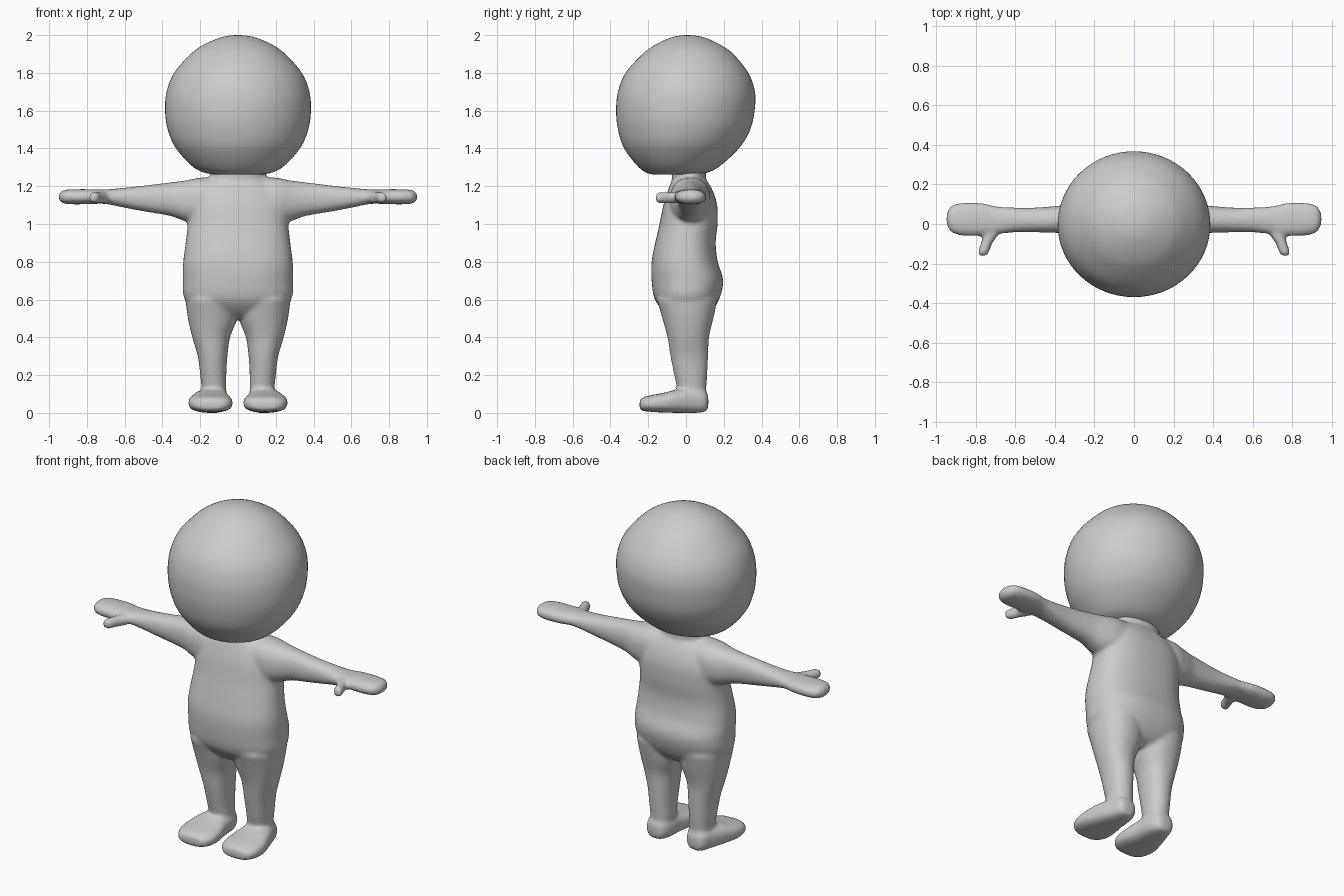
import bpy, bmesh, math

grey = bpy.data.materials.new("plain grey")
grey.diffuse_color = (0.6, 0.6, 0.6, 1)


def curve_point(rings, i, f):
    """Catmull-Rom point between ring i and ring i + 1."""
    p = [rings[min(max(i + k, 0), len(rings) - 1)] for k in (-1, 0, 1, 2)]
    return [0.5 * (2 * b + (c - a) * f + (2 * a - 5 * b + 4 * c - d) * f * f
                   + (3 * b - a - 3 * c + d) * f ** 3) for a, b, c, d in zip(*p)]


def loft(bm, rings, axes, side=1, power=2.0, count=48, steps=5):
    """Skin oval rings (t, a_min, a_max, b_min, b_max); axes names t, a and b."""
    smooth = [curve_point(rings, i, s / steps)
              for i in range(len(rings) - 1) for s in range(steps)] + [rings[-1]]
    loops = []
    for t, a0, a1, b0, b1 in smooth:
        loop = []
        for k in range(count):
            ang = 2 * math.pi * k / count
            c, s = math.cos(ang), math.sin(ang)
            c = math.copysign(abs(c) ** (2 / power), c)
            s = math.copysign(abs(s) ** (2 / power), s)
            at = dict(zip(axes, (t, (a0 + a1) / 2 + c * (a1 - a0) / 2,
                                 (b0 + b1) / 2 + s * (b1 - b0) / 2)))
            loop.append(bm.verts.new((side * at["x"], at["y"], at["z"])))
        loops.append(loop)
    faces = [bm.faces.new(loops[0]), bm.faces.new(loops[-1])]
    for lo, hi in zip(loops, loops[1:]):
        for k in range(count):
            n = (k + 1) % count
            faces.append(bm.faces.new((lo[k], lo[n], hi[n], hi[k])))
    bmesh.ops.recalc_face_normals(bm, faces=faces)


def finish(bm, name):
    mesh = bpy.data.meshes.new(name)
    bm.to_mesh(mesh)
    bm.free()
    mesh.materials.append(grey)
    mesh.shade_smooth()
    obj = bpy.data.objects.new(name, mesh)
    bpy.context.collection.objects.link(obj)
    return obj


def upright(rows):
    """Centred rings from (z, half width, y front, y back)."""
    return [(z, -w, w, f, b) for z, w, f, b in rows]


# Head: big rounded ball, flattened under the chin
bm = bmesh.new()
loft(bm, upright([
    (1.262, .06, -.12, .03), (1.265, .15, -.19, .09), (1.30, .235, -.25, .17),
    (1.40, .328, -.327, .28), (1.50, .372, -.36, .34), (1.60, .386, -.37, .363),
    (1.70, .378, -.36, .365), (1.80, .338, -.32, .33), (1.90, .25, -.23, .25),
    (1.95, .18, -.16, .18), (1.985, .10, -.085, .105), (1.997, .045, -.035, .05),
    (2.0, .005, 0, .01)]), "zxy", count=64)
finish(bm, "head")

# Body: torso, neck, legs, feet, arms and thumbs fused into one skin
bm = bmesh.new()
loft(bm, upright([
    (.50, .10, -.06, .08), (.53, .19, -.11, .13), (.60, .281, -.165, .175),
    (.70, .292, -.182, .197), (.80, .29, -.182, .168), (.90, .277, -.163, .157),
    (1.0, .266, -.14, .167), (1.1, .262, -.12, .165), (1.18, .23, -.095, .14),
    (1.23, .15, -.075, .11)]), "zxy", power=2.4)
loft(bm, upright([(1.15, .16, -.08, .12), (1.23, .145, -.075, .105),
                  (1.33, .15, -.08, .11)]), "zxy")

for side in (-1, 1):
    # Leg
    loft(bm, [(.05, .07, .19, -.03, .10), (.13, .062, .193, -.047, .107),
              (.20, .062, .200, -.062, .112), (.30, .056, .213, -.082, .117),
              (.40, .042, .242, -.098, .122), (.50, .005, .265, -.125, .145),
              (.60, .005, .278, -.155, .165)], "zxy", side, 2.2)
    # Foot
    loft(bm, [(-.246, .10, .19, .025, .06), (-.235, .06, .23, .012, .078),
              (-.19, .032, .258, .006, .093), (-.12, .03, .262, .002, .106),
              (-.04, .045, .24, 0, .125), (.05, .055, .208, 0, .13),
              (.10, .075, .19, .006, .12), (.118, .10, .165, .025, .09)],
         "yxz", side, 2.7)
    # Arm and mitten hand
    loft(bm, [(.08, -.07, .12, 1.02, 1.25), (.20, -.085, .13, 1.0, 1.245),
              (.28, -.065, .115, 1.015, 1.23), (.36, -.047, .095, 1.043, 1.22),
              (.50, -.042, .083, 1.067, 1.203), (.60, -.042, .083, 1.086, 1.192),
              (.70, -.052, .09, 1.106, 1.183), (.77, -.06, .106, 1.106, 1.184),
              (.86, -.06, .108, 1.104, 1.184), (.92, -.045, .095, 1.108, 1.18),
              (.943, -.015, .065, 1.122, 1.165), (.949, .01, .04, 1.135, 1.15)],
         "xyz", side, 2.3)
    # Thumb
    loft(bm, [(-.162, .752, .78, 1.128, 1.15), (-.15, .737, .791, 1.112, 1.167),
              (-.10, .717, .777, 1.11, 1.17), (-.06, .69, .765, 1.108, 1.172),
              (-.01, .66, .77, 1.115, 1.17)], "yxz", side)

body = finish(bm, "body")
remesh = body.modifiers.new("fuse parts", "REMESH")
remesh.mode = "VOXEL"
remesh.voxel_size = 0.011
remesh.use_smooth_shade = True
soften = body.modifiers.new("soften joins", "SMOOTH")
soften.factor = 0.5
soften.iterations = 7
